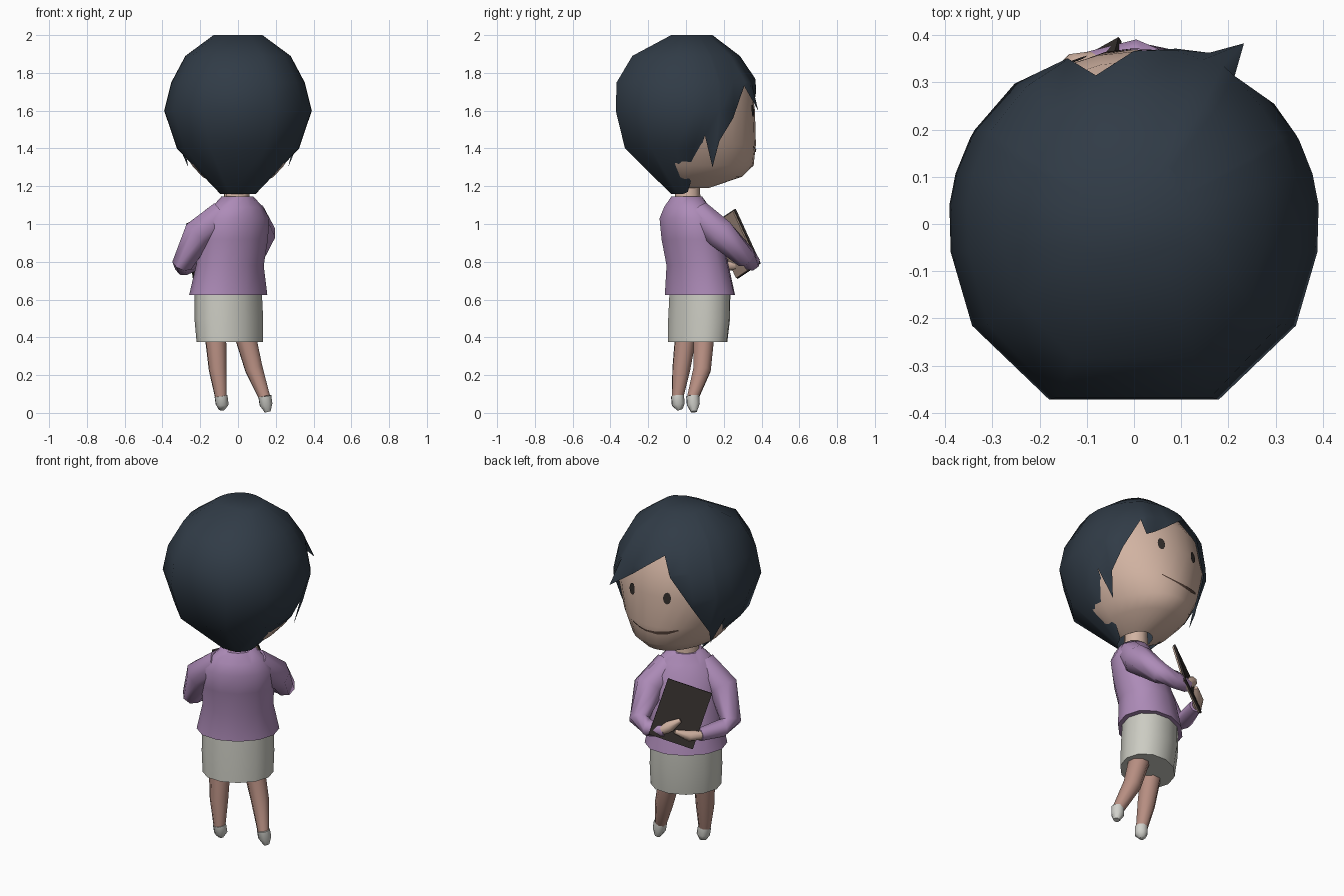
import bpy, bmesh, math
from mathutils import Vector, Matrix

if "Cube" in bpy.data.objects:
    bpy.data.objects.remove(bpy.data.objects["Cube"])

TURN = math.radians(35)          # the body is turned against the head


def mat(name, r, g, b):
    m = bpy.data.materials.new(name)
    m.diffuse_color = (r, g, b, 1)
    m.use_nodes = True
    m.node_tree.nodes["Principled BSDF"].inputs["Base Color"].default_value = m.diffuse_color
    return m


HAIR = mat("navy_hair", .03, .044, .062)
SKIN = mat("light_skin", .64, .45, .36)
LEG = mat("leg_skin", .47, .27, .22)
PURPLE = mat("purple_knit", .42, .26, .48)
PALE = mat("pale_grey_cloth", .60, .60, .54)
SHOE = mat("off_white_shoe", .64, .64, .60)
DARK = mat("dark_brown", .032, .026, .024)
LIP = mat("lip_brown", .10, .06, .045)
TAN = mat("tan_page", .45, .33, .26)


def finish(bm, name, material, turned=False, angle=60):
    bmesh.ops.recalc_face_normals(bm, faces=bm.faces)
    me = bpy.data.meshes.new(name)
    bm.to_mesh(me)
    bm.free()
    ob = bpy.data.objects.new(name, me)
    bpy.context.collection.objects.link(ob)
    me.materials.append(material)
    if turned:
        ob.rotation_euler.z = TURN
    bpy.ops.object.select_all(action='DESELECT')
    ob.select_set(True)
    bpy.context.view_layer.objects.active = ob
    bpy.ops.object.shade_smooth_by_angle(angle=math.radians(angle))
    return ob


def skin_rings(bm, rings, closed=True):
    """Bridge vertex rings, skipping collapsed corners."""
    n = len(rings[0])
    for a, b in zip(rings, rings[1:]):
        for i in range(n if closed else n - 1):
            j = (i + 1) % n
            vs = list(dict.fromkeys([a[i], a[j], b[j], b[i]]))
            if len(vs) > 2:
                bm.faces.new(vs)


def loft(name, sections, material, sides=12):
    """Stack of level ellipses: (centre y, z, rx, ry)."""
    bm = bmesh.new()
    rings = []
    for cy, z, rx, ry in sections:
        rings.append([bm.verts.new((rx * math.cos(t), cy + ry * math.sin(t), z))
                      for t in (2 * math.pi * i / sides for i in range(sides))])
    skin_rings(bm, rings)
    bm.faces.new(rings[0])
    bm.faces.new(rings[-1])
    return finish(bm, name, material, True, 50)


def tube(name, path, material, turned=False, sides=8):
    """Tapered limb through (x, y, z, radius) points."""
    bm = bmesh.new()
    pts = [Vector(p[:3]) for p in path]
    rings = []
    for k, p in enumerate(pts):
        d = (pts[min(k + 1, len(pts) - 1)] - pts[max(k - 1, 0)]).normalized()
        u = d.cross(Vector((.3, 1, .2))).normalized()
        v = d.cross(u)
        rings.append([bm.verts.new(p + path[k][3] * (u * math.cos(t) + v * math.sin(t)))
                      for t in (2 * math.pi * i / sides for i in range(sides))])
    skin_rings(bm, rings)
    bm.faces.new(rings[0])
    bm.faces.new(rings[-1])
    return finish(bm, name, material, turned)


def sample(profile, z):
    """Linear lookup in a profile sorted from high z to low z."""
    z = max(min(z, profile[0][0]), profile[-1][0])
    for a, b in zip(profile, profile[1:]):
        if z >= b[0]:
            t = (a[0] - z) / (a[0] - b[0])
            return [p + (q - p) * t for p, q in zip(a, b)]


def on_profile(profile, deg, z, f=1):
    """Point at a bearing from +y towards +x."""
    _, rx, yf, yb = sample(profile, z)
    t = math.radians(deg)
    return Vector((rx * math.sin(t) * f, (yf if math.cos(t) > 0 else yb) * math.cos(t) * f, z))


# Face and jaw: z, half width, front depth, back depth
FACE = [(1.87, .25, .265, .2), (1.75, .335, .345, .3), (1.6, .37, .365, .33),
        (1.42, .312, .37, .28), (1.31, .245, .358, .18), (1.25, .19, .295, .1), (1.19, .08, .12, .06)]
bm = bmesh.new()
rings = [[bm.verts.new(on_profile(FACE, d, r[0])) for d in range(-108, 109, 12)] for r in FACE]
skin_rings(bm, rings, closed=False)
finish(bm, "face", SKIN)

# Hair: rows follow the skull, each column stops at its own hem height
SKULL = [(2.0, .13, .14, .08), (1.89, .28, .285, .29), (1.75, .355, .38, .375),
         (1.6, .393, .388, .38), (1.4, .325, .35, .33), (1.16, .095, .08, .08)]
COLUMNS = [  # bearing, hem z, hem flare, body flare
    (-15, 1.83, 1, 1), (0, 1.77, 1, 1), (14, 1.70, 1, 1), (24, 1.65, 1.03, 1),
    (31, 1.60, 1.15, 1.03), (36, 1.73, 1, 1.02), (49, 1.56, 1, 1), (61, 1.44, 1.02, 1),
    (63, 1.30, 1.3, 1), (74, 1.47, 1, 1), (84, 1.17, 1, 1), (99, 1.16, 1, 1),
    (123, 1.16, 1, 1.04), (155, 1.16, 1.1, 1.08), (205, 1.16, 1.1, 1.08), (237, 1.16, 1, 1.04),
    (261, 1.16, 1, 1), (276, 1.17, 1, 1), (286, 1.45, 1, 1), (298, 1.30, 1.3, 1),
    (301, 1.38, 1.06, 1), (320, 1.55, 1, 1), (337, 1.73, 1, 1)]
bm = bmesh.new()
grid = []
for deg, hem, flare, body in COLUMNS:
    col = [bm.verts.new(on_profile(SKULL, deg, r[0], body)) for r in SKULL if r[0] > hem + .005]
    end = bm.verts.new(on_profile(SKULL, deg, hem, flare))
    grid.append(col + [end] * (len(SKULL) - len(col)))
rings = [list(r) for r in zip(*grid)]
skin_rings(bm, rings)
bm.faces.new(rings[0])
finish(bm, "hair", HAIR)


# Painted eyes and mouth lie just on the face
def on_face(x, z):
    _, rx, yf, _ = sample(FACE, z)
    return (x, yf * math.sqrt(max(0, 1 - (x / rx) ** 2)) + .005, z)


def decal(name, outline, material):
    bm = bmesh.new()
    bm.faces.new([bm.verts.new(on_face(x, z)) for x, z in outline])
    ob = finish(bm, name, material)
    if ob.data.polygons[0].normal.y < 0:
        ob.data.flip_normals()


for side, ex in (("right", .105), ("left", -.12)):
    decal(side + "_eye", [(ex + .021 * math.cos(t), 1.6 + .034 * math.sin(t))
                          for t in (math.pi * i / 6 for i in range(12))], DARK)
smile = [(.10, 1.412, .003), (.05, 1.397, .004), (0, 1.388, .005),
         (-.06, 1.386, .008), (-.12, 1.394, .009), (-.17, 1.41, .004)]
bm = bmesh.new()
skin_rings(bm, [[bm.verts.new(on_face(x, z + s * h)) for x, z, h in smile] for s in (1, -1)], False)
ob = finish(bm, "mouth", LIP)
if ob.data.polygons[0].normal.y < 0:
    ob.data.flip_normals()

# Neck, jumper body and skirt
loft("neck", [(.01, 1.06, .085, .08), (.01, 1.14, .07, .068), (.01, 1.25, .065, .065)], SKIN, 8)
loft("jumper_body", [(.09, .625, .222, .172), (.075, .78, .19, .155), (.04, .92, .195, .15),
                     (.015, 1.03, .19, .138), (.005, 1.09, .145, .11), (.005, 1.145, .088, .08)], PURPLE)
loft("skirt", [(.075, .375, .19, .145), (.085, .5, .195, .152), (.09, .64, .19, .15)], PALE)

# Sleeves folded in front, with hands holding the folder
tube("right_sleeve", [(.09, .01, 1.05, .08), (.20, .08, .95, .085), (.25, .215, .82, .058),
                      (.20, .28, .80, .048), (.11, .325, .805, .036)], PURPLE, True)
tube("left_sleeve", [(-.09, .01, 1.05, .08), (-.20, .08, .95, .085), (-.24, .17, .79, .058),
                     (-.19, .23, .775, .048), (-.07, .325, .78, .036)], PURPLE, True)
tube("right_hand", [(.13, .325, .805, .026), (.085, .345, .84, .03), (.03, .345, .875, .012)], SKIN, True)
tube("left_hand", [(-.08, .33, .78, .026), (-.02, .35, .785, .03), (.06, .36, .815, .012)], SKIN, True)

# Tilted folder: dark cover with a tan inside page
pose = (Matrix.Translation((.03, .305, .895)) @ Matrix.Rotation(math.radians(17), 4, 'X')
        @ Matrix.Rotation(math.radians(-19), 4, 'Y'))
for name, y, size, m in (("folder_cover", 0, (.25, .012, .32), DARK),
                         ("folder_page", -.01, (.24, .008, .31), TAN)):
    bm = bmesh.new()
    bmesh.ops.create_cube(bm, size=1, matrix=pose @ Matrix.Translation((0, y, 0)) @ Matrix.Diagonal((*size, 1)))
    finish(bm, name, m, True, 30)

# Legs and small pointed shoes
for side, hip, knee, ankle, toe in (
        ("right", (.035, .095, .42), (.085, .085, .23), (.142, .035, .08), (.157, .042, 0)),
        ("left", (-.12, .0, .42), (-.107, -.025, .23), (-.09, -.045, .08), (-.088, -.032, .012))):
    tube(side + "_leg", [(*hip, .06), (*knee, .05), (*ankle, .032)], LEG)
    tube(side + "_shoe", [(ankle[0], ankle[1], .09, .036), (ankle[0] + .006, ankle[1] + .004, .045, .036),
                          (toe[0], toe[1], toe[2] + .006, .017)], SHOE)
